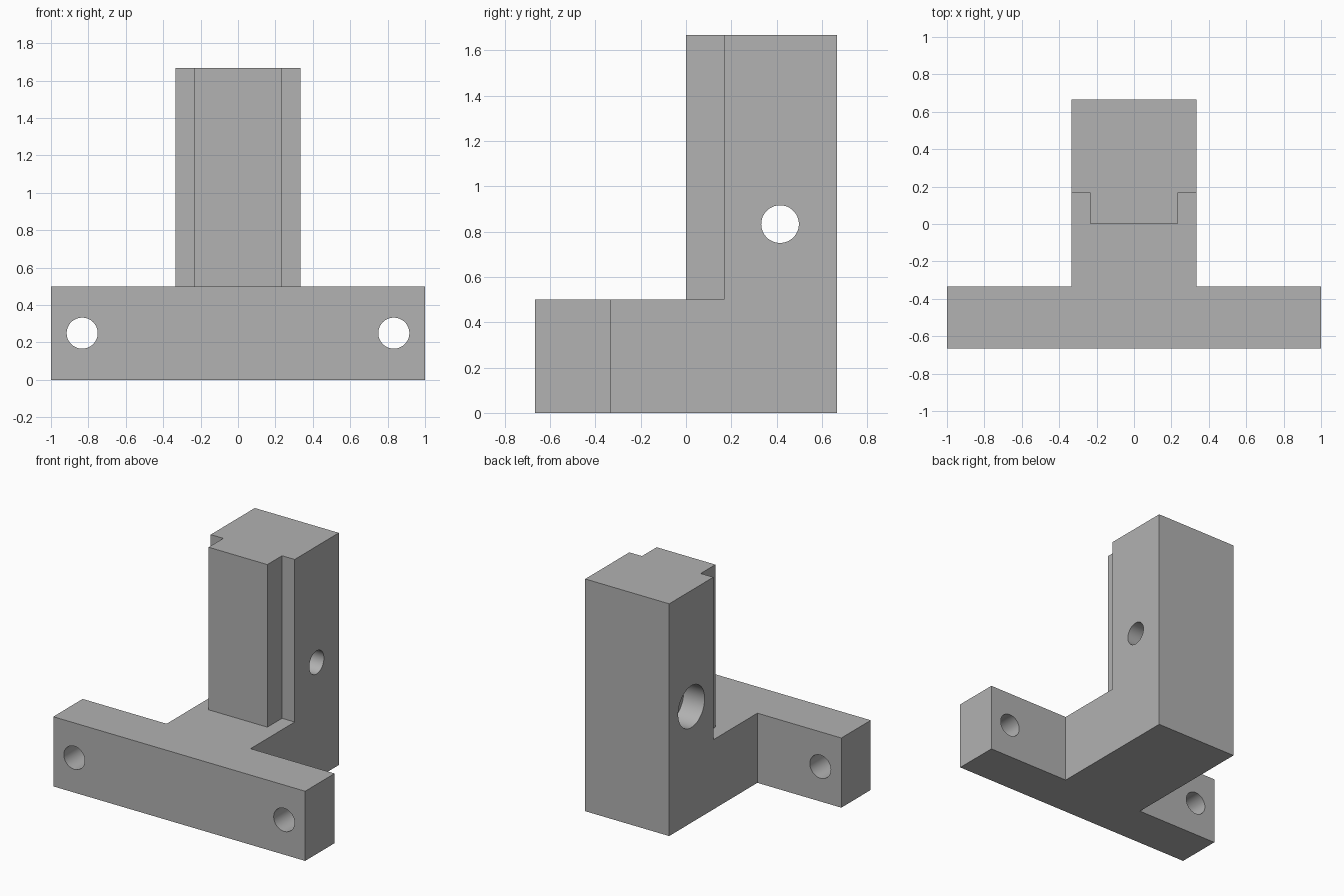
import bpy, bmesh, math
from mathutils import Matrix

cube = bpy.data.objects.get("Cube")
if cube:
    bpy.data.objects.remove(cube, do_unlink=True)

grey = bpy.data.materials.new("plain grey")
grey.use_nodes = True
grey.diffuse_color = (0.445, 0.445, 0.445, 1)
grey.node_tree.nodes["Principled BSDF"].inputs["Base Color"].default_value = grey.diffuse_color


def make_object(name, bm):
    bmesh.ops.recalc_face_normals(bm, faces=bm.faces)
    mesh = bpy.data.meshes.new(name)
    bm.to_mesh(mesh)
    bm.free()
    mesh.materials.append(grey)
    obj = bpy.data.objects.new(name, mesh)
    bpy.context.collection.objects.link(obj)
    return obj


def prism(name, half_outline, bottom, top):
    """Extrude a plan outline, mirrored across x = 0, from bottom to top."""
    outline = half_outline + [(-x, y) for x, y in reversed(half_outline)]
    bm = bmesh.new()
    face = bm.faces.new([bm.verts.new((x, y, bottom)) for x, y in outline])
    extruded = bmesh.ops.extrude_face_region(bm, geom=[face])["geom"]
    verts = [g for g in extruded if isinstance(g, bmesh.types.BMVert)]
    bmesh.ops.translate(bm, verts=verts, vec=(0, 0, top - bottom))
    return make_object(name, bm)


def drill(name, radius, depth, centre, axis):
    bm = bmesh.new()
    turn = Matrix.Rotation(math.pi / 2, 4, "Y" if axis == "X" else "X")
    bmesh.ops.create_cone(bm, cap_ends=True, segments=64, radius1=radius,
                          radius2=radius, depth=depth,
                          matrix=Matrix.Translation(centre) @ turn)
    return make_object(name, bm)


third = 1 / 3
height = 5 / 3
rib = 0.233        # half width of the raised front rib
step = 1 / 6       # depth of the corner steps beside the rib

# Bracket: T-shaped plan, full height
bracket = prism("bracket", [(1, -2 * third), (1, -third),
                            (third, -third), (third, 2 * third)], 0, height)

# Space above the foot, leaving a column with stepped front corners
cutters = [prism("foot_clearance", [(rib, 0), (rib, step), (1.2, step), (1.2, -1)],
                 0.5, height + 0.2)]

# Mounting holes through the crossbar
for side in (-1, 1):
    cutters.append(drill("crossbar_hole", 0.083, 0.8, (side * 0.833, -0.5, 0.25), "Y"))

# Bolt hole through the column, with a wide recess on the -x side
bolt_y, bolt_z = 0.415, 0.833
cutters.append(drill("column_hole", 0.083, 1, (0, bolt_y, bolt_z), "X"))
recess_depth, overshoot = step, 0.1
cutters.append(drill("bolt_head_recess", 0.15, recess_depth + overshoot,
                     (-third + (recess_depth - overshoot) / 2, bolt_y, bolt_z), "X"))

bpy.ops.object.select_all(action="DESELECT")
bracket.select_set(True)
bpy.context.view_layer.objects.active = bracket
for cutter in cutters:
    cutter.hide_render = True
    cut = bracket.modifiers.new(cutter.name, "BOOLEAN")
    cut.operation = "DIFFERENCE"
    cut.solver = "EXACT"
    cut.object = cutter
    bpy.ops.object.modifier_apply(modifier=cut.name)
    bpy.data.objects.remove(cutter, do_unlink=True)

bpy.ops.object.shade_smooth_by_angle(angle=math.radians(30))
